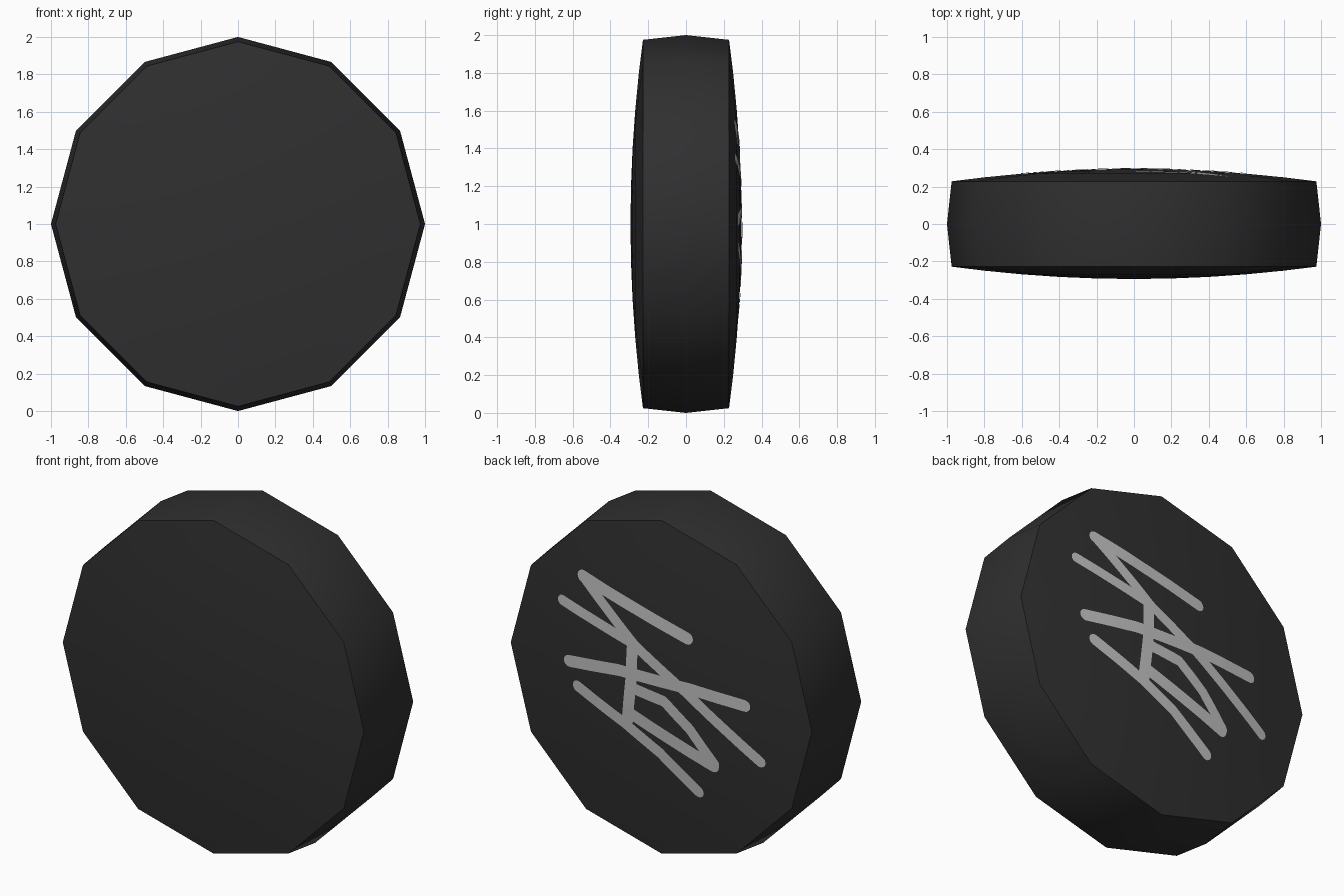
import bpy, bmesh, math
from mathutils import Vector
from mathutils.bvhtree import BVHTree

if "Cube" in bpy.data.objects:
    bpy.data.objects.remove(bpy.data.objects["Cube"])

SIDES = 12
RIM_R, RIM_Y, DOME_Y = 0.975, 0.228, 0.294


def material(name, value):
    m = bpy.data.materials.new(name)
    m.diffuse_color = (value, value, value, 1)
    m.use_nodes = True
    m.node_tree.nodes["Principled BSDF"].inputs["Base Color"].default_value = m.diffuse_color
    return m


def make_object(name, bm, mat):
    mesh = bpy.data.meshes.new(name)
    bm.to_mesh(mesh)
    mesh.materials.append(mat)
    ob = bpy.data.objects.new(name, mesh)
    bpy.context.collection.objects.link(ob)
    return ob


black = material("black rubber", 0.029)
grey = material("pale grey scratch", 0.53)

# Disc: 12-sided lathe around the y axis, shallow domes on both faces
half = [(r, DOME_Y - (DOME_Y - RIM_Y) * (r / RIM_R) ** 2)
        for r in (0.2, 0.4, 0.6, 0.8, RIM_R)]
profile = half + [(1.0, 0.0)] + [(r, -y) for r, y in reversed(half)]

bm = bmesh.new()
rings = []
for r, y in profile:
    angles = [2 * math.pi * k / SIDES for k in range(SIDES)]
    rings.append([bm.verts.new((r * math.cos(a), y, 1 + r * math.sin(a)))
                  for a in angles])
back = bm.verts.new((0, DOME_Y, 1))
front = bm.verts.new((0, -DOME_Y, 1))
for k in range(SIDES):
    n = (k + 1) % SIDES
    for a, b in zip(rings, rings[1:]):
        bm.faces.new((a[k], a[n], b[n], b[k]))
    bm.faces.new((back, rings[0][n], rings[0][k]))
    bm.faces.new((front, rings[-1][k], rings[-1][n]))
bmesh.ops.recalc_face_normals(bm, faces=bm.faces)
surface = BVHTree.FromBMesh(bm)
disc = make_object("disc", bm, black)
bm.free()
bpy.context.view_layer.objects.active = disc
disc.select_set(True)
bpy.ops.object.shade_smooth_by_angle(angle=math.radians(40))

# Scratch marks: thin ribbons laid on the back face.
# Points are (right, up) seen from behind, then the half width.
strokes = [
    ([(-.488, .531), (.208, .36)], .035),
    ([(-.488, .531), (-.124, .231), (.195, .052), (.663, -.25)], .032),
    ([(-.618, .356), (-.124, .235)], .03),
    ([(-.566, .019), (-.228, .062), (.228, .073), (.572, .059)], .034),
    ([(-.507, -.112), (-.195, -.239), (.033, -.354), (.273, -.524)], .033),
    ([(-.143, .208), (-.15, .018), (-.176, -.223)], .036),
    ([(-.16, -.169), (.371, -.345)], .036),
    ([(-.12, -.02), (.065, -.041), (.228, -.162), (.377, -.33)], .033),
]


def resample(points, step=0.05):
    out = [Vector(points[0])]
    for a, b in zip(points, points[1:]):
        a, b = Vector(a), Vector(b)
        n = max(1, round((b - a).length / step))
        out += [a.lerp(b, i / n) for i in range(1, n + 1)]
    return out


def outline(path, w):
    """Closed outline pairs along a path, with rounded ends."""
    pairs = []
    last = len(path) - 1
    caps = (0.2, 0.6, 0.9)
    for i, p in enumerate(path):
        d = (path[min(i + 1, last)] - path[max(i - 1, 0)]).normalized()
        side = Vector((-d.y, d.x))
        cap = [(p + s * d * w * math.sqrt(1 - c * c), side * w * c)
               for s in (-1, 1) for c in (caps if s < 0 else caps[::-1])]
        if i == 0:
            pairs += cap[:3]
        pairs.append((p, side * w))
        if i == last:
            pairs += cap[3:]
    return [(c + s, c - s) for c, s in pairs]


bm = bmesh.new()
for i, (points, w) in enumerate(strokes):
    lift = 0.003 + 0.0003 * i

    def on_back(p):
        hit = surface.ray_cast(Vector((-p.x, 1, 1 + p.y)), Vector((0, -1, 0)))[0]
        return bm.verts.new((hit.x, hit.y + lift, hit.z))

    rows = [(on_back(a), on_back(b)) for a, b in outline(resample(points), w)]
    for (a, b), (c, d) in zip(rows, rows[1:]):
        bm.faces.new((a, b, d, c))
for f in bm.faces:
    f.normal_update()
    if f.normal.y < 0:
        f.normal_flip()
make_object("scratch_marks", bm, grey)
bm.free()
